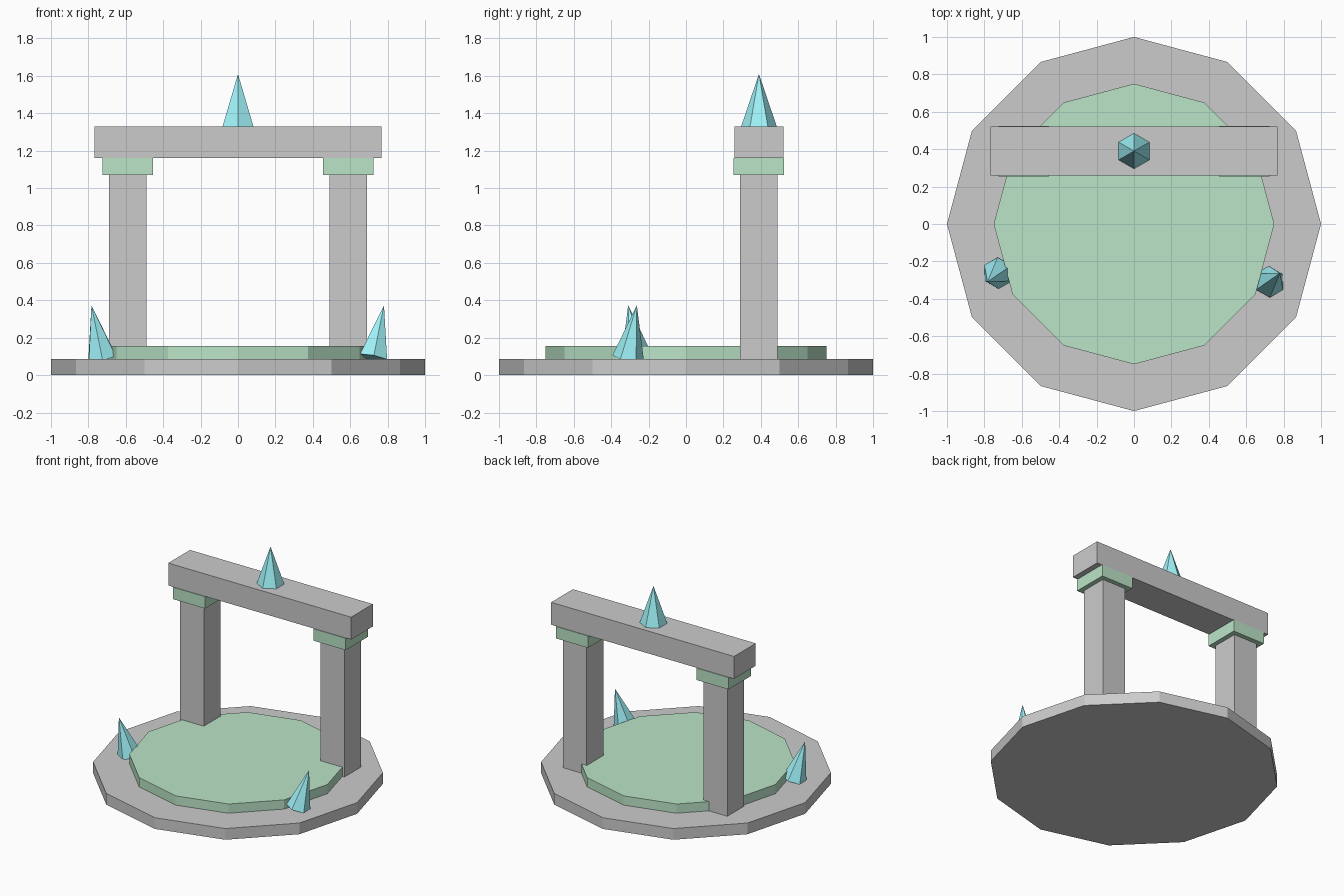
import bpy

if "Cube" in bpy.data.objects:
    bpy.data.objects.remove(bpy.data.objects["Cube"])


def material(name, rgb):
    m = bpy.data.materials.new(name)
    m.diffuse_color = (*rgb, 1)
    m.use_nodes = True
    m.node_tree.nodes["Principled BSDF"].inputs["Base Color"].default_value = m.diffuse_color
    return m


GREEN = material("moss_green", (0.5, 0.78, 0.58))
CYAN = material("crystal_cyan", (0.35, 0.9, 0.95))


def finish(name, mat):
    ob = bpy.context.object
    ob.name = name
    if mat:
        ob.data.materials.append(mat)
    return ob


def box(name, x, y, z0, z1, sx, sy, mat=None):
    bpy.ops.mesh.primitive_cube_add(size=1, location=(x, y, (z0 + z1) / 2))
    bpy.context.object.scale = (sx, sy, z1 - z0)
    bpy.ops.object.transform_apply(location=False, rotation=False, scale=True)
    return finish(name, mat)


def disc(name, r, z0, z1, mat=None):
    bpy.ops.mesh.primitive_cylinder_add(vertices=12, radius=r, depth=z1 - z0,
                                        location=(0, 0, (z0 + z1) / 2))
    return finish(name, mat)


def crystal(name, loc, r, h, rot=(0, 0, 0)):
    bpy.ops.mesh.primitive_cone_add(vertices=6, radius1=r, radius2=0, depth=h,
                                    location=loc, rotation=rot)
    return finish(name, CYAN)


# Stepped twelve-sided platform
disc("stone_base", 1.0, 0, 0.085)
disc("green_floor", 0.75, 0.085, 0.155, GREEN)

# Gateway: pillars with capitals, and the lintel
GATE_Y = 0.39
for side, s in (("left", -1), ("right", 1)):
    box(f"{side}_pillar", s * 0.59, GATE_Y, 0.085, 1.07, 0.2, 0.2)
    box(f"{side}_capital", s * 0.59, GATE_Y, 1.07, 1.16, 0.27, 0.27, GREEN)
box("lintel", 0, GATE_Y, 1.16, 1.33, 1.535, 0.26)

# Crystals: one upright on the lintel, two leaning outwards on the platform
crystal("top_crystal", (0, GATE_Y, 1.47), 0.095, 0.28)
crystal("left_crystal", (-0.755, -0.286, 0.233), 0.085, 0.29, (0.16, -0.2, 0))
crystal("right_crystal", (0.752, -0.286, 0.233), 0.085, 0.29, (-0.16, 0.2, 0))
